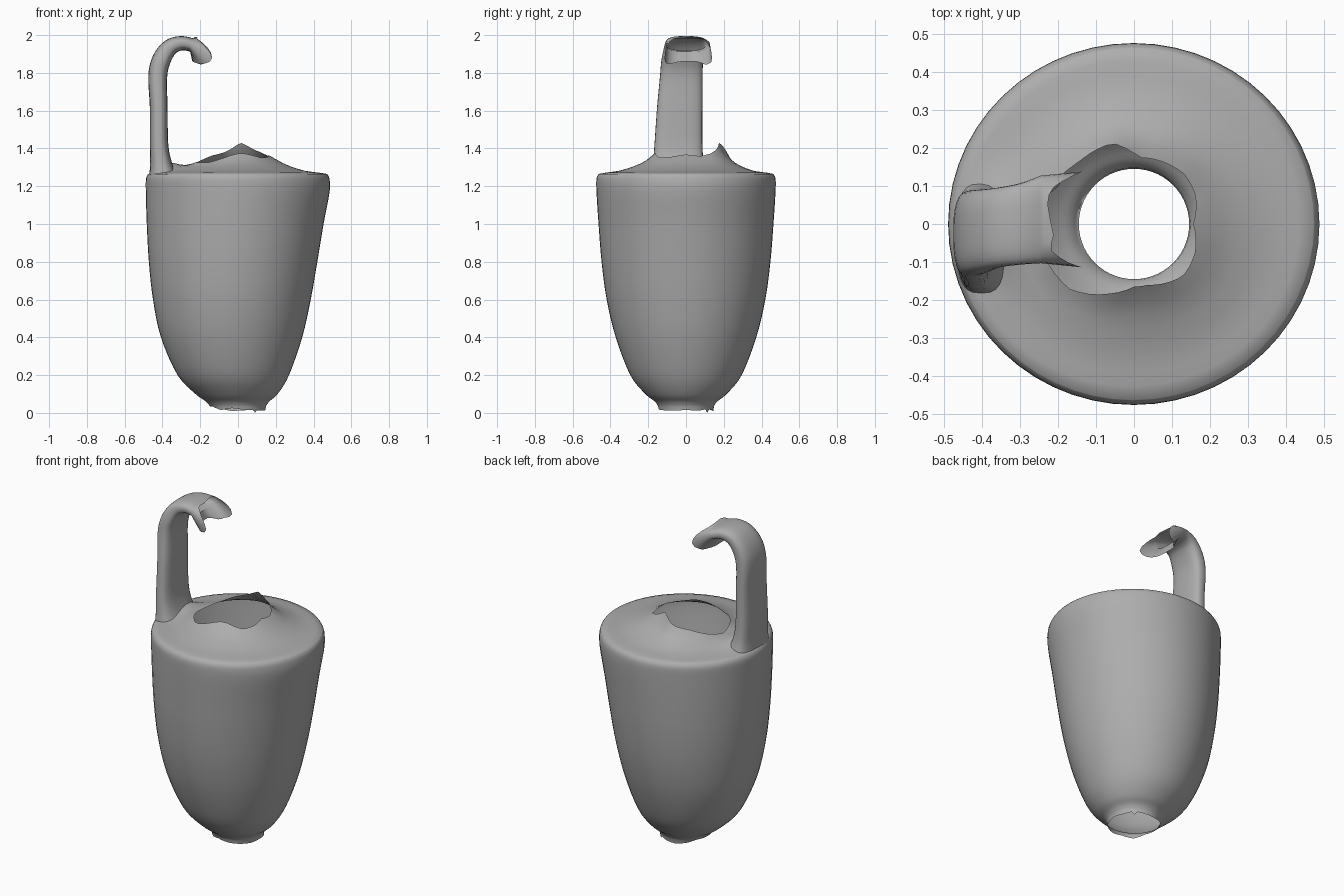
import bpy, bmesh, math, random
from mathutils import Vector

if "Cube" in bpy.data.objects:
    bpy.data.objects.remove(bpy.data.objects["Cube"])

random.seed(4)
SEG = 56

clay = bpy.data.materials.new("clay")
clay.diffuse_color = (0.42, 0.42, 0.42, 1)
clay.use_nodes = True
clay.node_tree.nodes["Principled BSDF"].inputs["Base Color"].default_value = clay.diffuse_color


def spline(pts, n):
    """Catmull-Rom interpolation through tuples of any length."""
    out = []
    for i in range(len(pts) - 1):
        a, b, c, d = (pts[max(i - 1, 0)], pts[i], pts[i + 1], pts[min(i + 2, len(pts) - 1)])
        for k in range(n):
            t = k / n
            out.append(tuple(0.5 * (2*q + (r - p)*t + (2*p - 5*q + 4*r - s)*t*t
                                    + (3*q - p - 3*r + s)*t**3)
                             for p, q, r, s in zip(a, b, c, d)))
    return out + [pts[-1]]


def interp(table, x):
    for (x0, y0), (x1, y1) in zip(table, table[1:]):
        if x <= x1:
            return y0 + (y1 - y0) * (x - x0) / (x1 - x0)
    return table[-1][1]


def ragged(n, step, lo, hi):
    """Coarse random offsets, linear between every few vertices."""
    m = -(-n // step)
    keys = [random.uniform(lo, hi) for _ in range(m)]
    return [keys[i // step] + (keys[(i // step + 1) % m] - keys[i // step]) * (i % step) / step
            for i in range(n)]


def loft(name, rings):
    """Open tube through a list of equal-length vertex rings."""
    bm = bmesh.new()
    vs = [[bm.verts.new(p) for p in ring] for ring in rings]
    for r0, r1 in zip(vs, vs[1:]):
        for i in range(len(r0)):
            j = (i + 1) % len(r0)
            bm.faces.new((r0[i], r0[j], r1[j], r1[i]))
    bmesh.ops.recalc_face_normals(bm, faces=bm.faces)
    me = bpy.data.meshes.new(name)
    bm.to_mesh(me)
    bm.free()
    me.materials.append(clay)
    ob = bpy.data.objects.new(name, me)
    bpy.context.collection.objects.link(ob)
    bpy.ops.object.select_all(action='DESELECT')
    ob.select_set(True)
    bpy.context.view_layer.objects.active = ob
    bpy.ops.object.shade_smooth_by_angle(angle=math.radians(60))
    return ob


# Body wall: z, left x, right x, half depth
wall = spline([(0.03, -0.145, 0.145, 0.145), (0.06, -0.17, 0.165, 0.165),
               (0.10, -0.225, 0.21, 0.215), (0.20, -0.32, 0.27, 0.295),
               (0.40, -0.408, 0.34, 0.372), (0.60, -0.45, 0.385, 0.42),
               (0.80, -0.472, 0.42, 0.447), (1.00, -0.483, 0.453, 0.463),
               (1.17, -0.488, 0.485, 0.474), (1.24, -0.487, 0.484, 0.474),
               (1.265, -0.475, 0.472, 0.462)], 4)
angles = [2 * math.pi * i / SEG for i in range(SEG)]
rings = [[Vector(((l + r)/2 + (r - l)/2 * math.cos(a), d * math.sin(a), z)) for a in angles]
         for z, l, r, d in wall]
for p, h in zip(rings[0], ragged(SEG, 4, 0.008, 0.04)):   # chipped foot
    p.z = h
rings[0][8].z = 0

# Shoulder rising to the broken neck opening, wider on the handle side
rim = [(0, .16), (45, .18), (85, .17), (105, .215), (135, .225), (180, .255),
       (225, .235), (255, .18), (270, .165), (315, .185), (360, .16)]
height = [(.15, 1.37), (.17, 1.362), (.2, 1.343), (.25, 1.315), (.3, 1.297),
          (.36, 1.28), (.46, 1.268), (.5, 1.265)]
edge = rings[-1]
rims = [interp(rim, math.degrees(a)) + o for a, o in zip(angles, ragged(SEG, 4, -.008, .008))]
for k in range(1, 9):
    t = k / 8
    ring = []
    for a, e, q in zip(angles, edge, rims):
        r0 = math.hypot(e.x, e.y)
        r = r0 + (q - r0) * t
        z = interp(height, r)
        # saddle running from the handle root, and the taller back of the neck
        z += 0.045 * math.exp(-((r - .37) / .07) ** 2 - (r * math.sin(a) / .11) ** 2) \
            * (math.cos(a) < 0) * min(1, 2 * t)
        z += 0.04 * t ** 4 * max(0, math.cos(a - math.radians(85))) ** 2
        ring.append(Vector((r * math.cos(a), r * math.sin(a), z)))
    rings.append(ring)
for p, a, o in zip(rings[-1], angles, ragged(SEG, 4, -.012, .012)):
    p.z += o + 0.035 * max(0, math.cos(a - math.radians(83))) ** 20
loft("vessel_body", rings)

# Strap handle: x, z, half thickness, half width, y centre
path = spline([(-0.398, 1.25, 0.075, 0.15, -0.035), (-0.408, 1.32, 0.058, 0.135, -0.04),
               (-0.418, 1.42, 0.049, 0.127, -0.04), (-0.42, 1.62, 0.047, 0.12, -0.033),
               (-0.425, 1.78, 0.050, 0.113, -0.025), (-0.405, 1.87, 0.05, 0.11, -0.02),
               (-0.36, 1.935, 0.044, 0.105, -0.01), (-0.30, 1.957, 0.038, 0.107, 0.0),
               (-0.245, 1.948, 0.036, 0.115, 0.012)], 4)
N = 28
rings = []
for i, (x, z, t, w, yc) in enumerate(path):
    a, b = path[max(i - 1, 0)], path[min(i + 1, len(path) - 1)]
    tan = Vector((b[0] - a[0], 0, b[1] - a[1])).normalized()
    nor = Vector((-tan.z, 0, tan.x))
    ring = []
    for k in range(N):
        c, s = math.cos(2*math.pi*k/N), math.sin(2*math.pi*k/N)
        c, s = (math.copysign(abs(v) ** 0.7, v) for v in (c, s))
        ring.append(Vector((x, yc, z)) + nor * t * s + Vector((0, w * c, 0)))
    rings.append(ring)

# Broken handle tip: splintered sides drooping past the hollow middle
tip = []
for k, (p, o) in enumerate(zip(rings[-1], ragged(N, 2, 0, 0.03))):
    c, s = math.cos(2*math.pi*k/N), math.sin(2*math.pi*k/N)
    reach = 0.09 * abs(c) ** 3 + o
    tip.append(p + Vector((reach, 0.1 * reach * c, -0.3 * reach + 0.03 * (s - 0.6) * (1 + c * c))))
rings.append(tip)
loft("broken_handle", rings)
